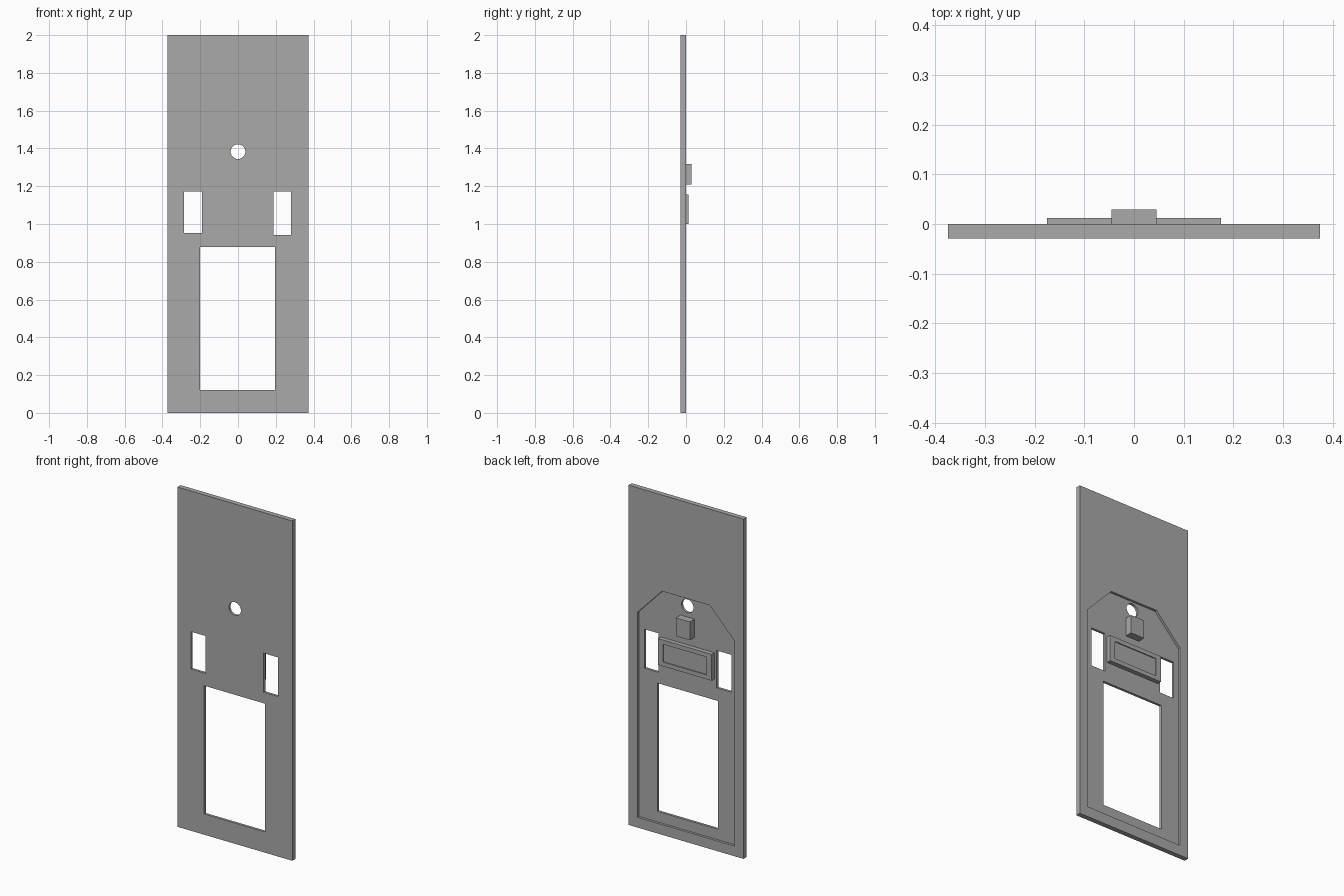
import bpy, bmesh, math

if "Cube" in bpy.data.objects:
    bpy.data.objects.remove(bpy.data.objects["Cube"], do_unlink=True)

grey = bpy.data.materials.new("plain grey")
grey.use_nodes = True
grey.diffuse_color = (0.4, 0.4, 0.4, 1)
grey.node_tree.nodes["Principled BSDF"].inputs["Base Color"].default_value = (0.4, 0.4, 0.4, 1)


def prism(name, outline, y0, y1):
    """Extrude an (x, z) outline from y0 to y1."""
    bm = bmesh.new()
    face = bm.faces.new([bm.verts.new((x, y0, z)) for x, z in outline])
    grown = bmesh.ops.extrude_face_region(bm, geom=[face])
    verts = [g for g in grown["geom"] if isinstance(g, bmesh.types.BMVert)]
    bmesh.ops.translate(bm, verts=verts, vec=(0, y1 - y0, 0))
    bmesh.ops.recalc_face_normals(bm, faces=bm.faces)
    mesh = bpy.data.meshes.new(name)
    bm.to_mesh(mesh)
    bm.free()
    mesh.materials.append(grey)
    obj = bpy.data.objects.new(name, mesh)
    bpy.context.collection.objects.link(obj)
    return obj


def rect(x0, x1, z0, z1):
    return [(x0, z0), (x1, z0), (x1, z1), (x0, z1)]


def circle(x, z, r, sides=32):
    angles = [math.tau * i / sides for i in range(sides)]
    return [(x + r * math.cos(a), z + r * math.sin(a)) for a in angles]


def cut(target, outline, y0, y1):
    """Subtract a prism from the target and discard the cutter."""
    cutter = prism("cutter", outline, y0, y1)
    cutter.hide_render = True
    mod = target.modifiers.new("cut", "BOOLEAN")
    mod.operation = "DIFFERENCE"
    mod.solver = "EXACT"
    mod.object = cutter
    bpy.context.view_layer.objects.active = target
    bpy.ops.object.modifier_apply(modifier=mod.name)
    bpy.data.objects.remove(cutter, do_unlink=True)


FRONT, FLOOR, BACK = -0.029, -0.014, 0.0

# Main panel with the shallow pocket in its back
panel = prism("panel", rect(-0.374, 0.374, 0, 2), FRONT, BACK)
half = [(0.317, 0.06), (0.317, 1.265), (0.156, 1.434)]
pocket = half + [(-x, z) for x, z in reversed(half)]
cut(panel, pocket, FLOOR, 0.1)

# Through openings: large window, two side slots, round hole
for opening in (rect(-0.2, 0.197, 0.122, 0.877),
                rect(-0.285, -0.19, 0.952, 1.172),
                rect(0.188, 0.281, 0.942, 1.172),
                circle(0, 1.383, 0.039)):
    cut(panel, opening, -0.1, 0.1)

# Wide holder with a shallow inset face
holder = prism("back_holder", rect(-0.175, 0.175, 1.0, 1.155), FLOOR, 0.012)
cut(holder, rect(-0.142, 0.142, 1.025, 1.13), 0.006, 0.1)

# Small block above the holder
prism("back_block", rect(-0.045, 0.045, 1.21, 1.318), FLOOR, 0.029)
